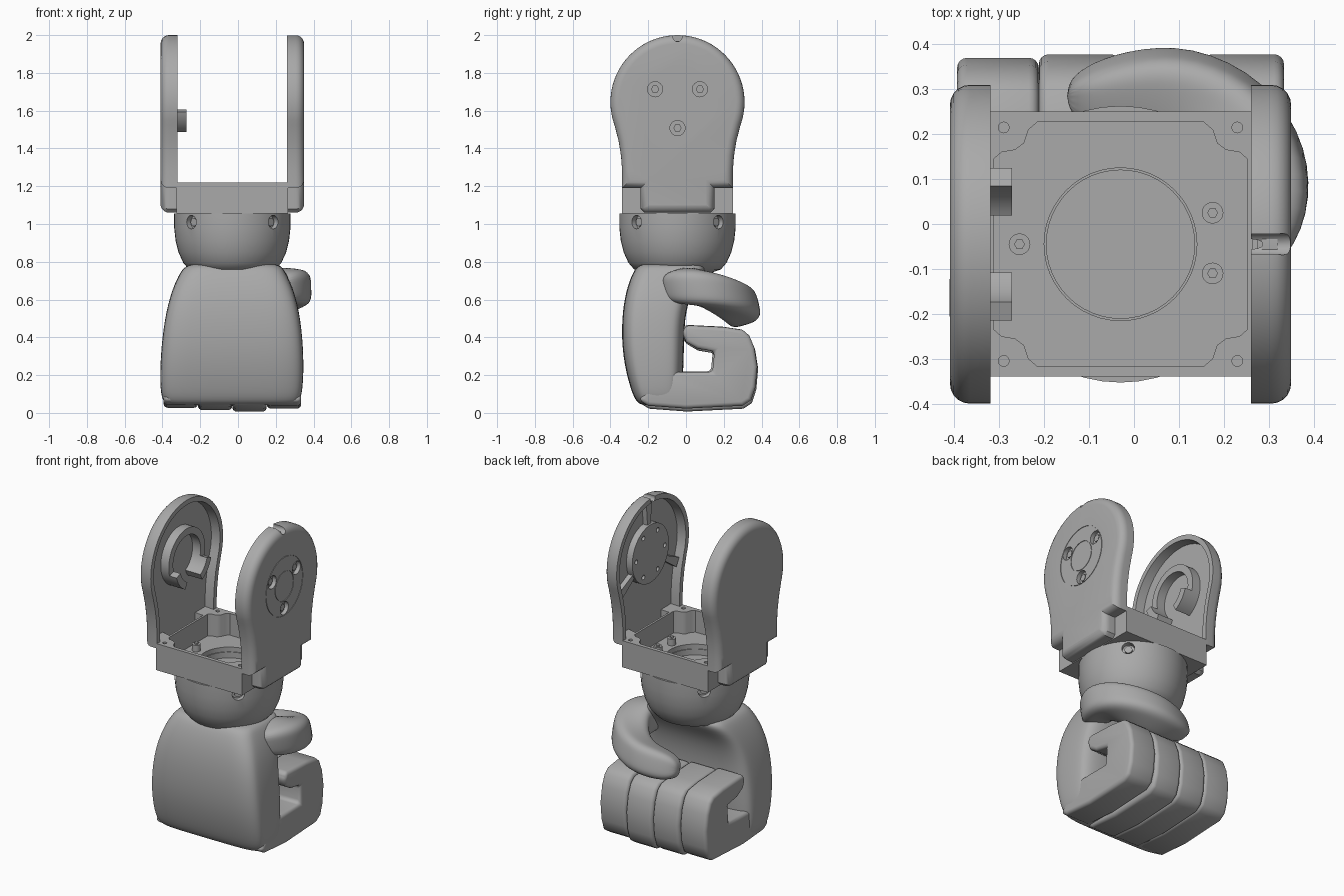
import bpy, bmesh
from math import sin, cos, pi, radians, copysign
from mathutils import Vector, Matrix

cube = bpy.data.objects.get("Cube")
if cube:
    bpy.data.objects.remove(cube, do_unlink=True)

grey = bpy.data.materials.new("plain_grey")
grey.use_nodes = True
grey.diffuse_color = (0.4, 0.4, 0.4, 1)
grey.node_tree.nodes["Principled BSDF"].inputs["Base Color"].default_value = grey.diffuse_color

CX, CY, HUB = -0.03, -0.045, 1.645   # frame axis and hub height


def finish(name, bm, angle=35):
    bmesh.ops.recalc_face_normals(bm, faces=bm.faces[:])
    mesh = bpy.data.meshes.new(name)
    bm.to_mesh(mesh)
    bm.free()
    mesh.materials.append(grey)
    mesh.shade_smooth()
    mesh.set_sharp_from_angle(angle=radians(angle))
    ob = bpy.data.objects.new(name, mesh)
    bpy.context.collection.objects.link(ob)
    return ob


def bake(ob, angle=35):
    """Apply the object's modifiers and reset its shading."""
    bpy.context.view_layer.update()
    deps = bpy.context.evaluated_depsgraph_get()
    mesh = bpy.data.meshes.new_from_object(ob.evaluated_get(deps))
    ob.modifiers.clear()
    ob.data = mesh
    mesh.shade_smooth()
    mesh.set_sharp_from_angle(angle=radians(angle))


def cut(ob, cutter):
    mod = ob.modifiers.new("cut", 'BOOLEAN')
    mod.operation, mod.object, mod.solver = 'DIFFERENCE', cutter, 'EXACT'
    bake(ob)
    bpy.data.objects.remove(cutter, do_unlink=True)


def prism(name, pts, a, b, axis='x', angle=35):
    """Extrude a profile from a to b along x (yz points) or z (xy points)."""
    bm = bmesh.new()
    put = (lambda p, t: (t, *p)) if axis == 'x' else (lambda p, t: (*p, t))
    ends = [[bm.verts.new(put(p, t)) for p in pts] for t in (a, b)]
    bm.faces.new(ends[0])
    bm.faces.new(ends[1])
    bridge(bm, *ends)
    return finish(name, bm, angle)


def bridge(bm, r0, r1):
    n = len(r0)
    for i in range(n):
        bm.faces.new((r0[i], r0[(i + 1) % n], r1[(i + 1) % n], r1[i]))


def circle(u, v, r, n=32):
    return [(u + r * cos(2 * pi * i / n), v + r * sin(2 * pi * i / n)) for i in range(n)]


def arc_block(name, r0, r1, x0, x1, a0, a1, n=32):
    """Part of a ring round the hub axis; angles in degrees."""
    angs = [radians(a0 + (a1 - a0) * i / n) for i in range(n + 1)]
    pts = [(CY + r1 * cos(a), HUB + r1 * sin(a)) for a in angs]
    pts += [(CY + r0 * cos(a), HUB + r0 * sin(a)) for a in reversed(angs)]
    return prism(name, pts, x0, x1)


def hub_point(r, deg):
    return CY + r * cos(radians(deg)), HUB + r * sin(radians(deg))


def lathe(name, profile, n=48):
    bm = bmesh.new()
    rings = [[bm.verts.new((x, y, z)) for x, y in circle(CX, CY, r, n)] for r, z in profile]
    for a, b in zip(rings, rings[1:]):
        bridge(bm, a, b)
    bm.faces.new(rings[0])
    bm.faces.new(rings[-1])
    return finish(name, bm)


def loft(name, rings):
    """Skin closed rings, cap the ends and smooth."""
    bm = bmesh.new()
    vs = [[bm.verts.new(p) for p in ring] for ring in rings]
    for a, b in zip(vs, vs[1:]):
        bridge(bm, a, b)
    bm.faces.new(vs[0])
    bm.faces.new(vs[-1])
    ob = finish(name, bm, 60)
    ob.modifiers.new("smooth", 'SUBSURF').levels = 2
    bake(ob, 60)
    return ob


def squircle(a, b, e, n=28):
    f = lambda t: copysign(abs(t) ** (2 / e), t)
    return [(a * f(cos(2 * pi * i / n)), b * f(sin(2 * pi * i / n))) for i in range(n)]


# Side plates: rounded outside, pocketed inside
half = [hub_point(0.355, d) for d in range(90, -21, -5)]
half = [(y - CY, z) for y, z in half]
half += [(0.312, 1.44), (0.299, 1.36), (0.293, 1.28), (0.293, 1.19), (0.195, 1.19),
         (0.195, 1.08), (0.175, 1.06)]
outline = [(CY + y, z) for y, z in half] + [(CY - y, z) for y, z in reversed(half[1:])]


def side_plate(name, s):
    bm = bmesh.new()
    inner = [bm.verts.new((CX + s * 0.29, y, z)) for y, z in outline]
    outer = [bm.verts.new((CX + s * 0.38, y, z)) for y, z in outline]
    face_in, face_out = bm.faces.new(inner), bm.faces.new(outer)
    bridge(bm, inner, outer)
    bmesh.ops.recalc_face_normals(bm, faces=bm.faces[:])
    bmesh.ops.bevel(bm, geom=face_out.edges[:], offset=0.045, segments=5, profile=0.5,
                    affect='EDGES', clamp_overlap=False)
    bmesh.ops.inset_region(bm, faces=[face_in], thickness=0.03, use_even_offset=True)
    bmesh.ops.inset_region(bm, faces=[face_in], thickness=0.006, use_even_offset=True)
    bmesh.ops.translate(bm, verts=face_in.verts[:], vec=(s * 0.055, 0, 0))
    return finish(name, bm)


side_plate("right_side_plate", -1)
drive = side_plate("left_side_plate", 1)
cut(drive, prism("notch_cutter", circle(CY, 1.99, 0.024, 16), 0.2, 0.4))
for r in (0.18, 0.09):
    tube = lambda q: prism("groove_cutter", circle(CY, HUB, q, 48), 0.346, 0.36)
    ring = tube(r + 0.002)
    cut(ring, prism("groove_core", circle(CY, HUB, r - 0.002, 48), 0.34, 0.37))
    cut(drive, ring)
for d in (30, 150, 270):
    y, z = hub_point(0.137, d)
    cut(drive, prism("bolt_cutter", circle(y, z, 0.04, 24), 0.325, 0.37))
    prism("hub_bolt", circle(y, z, 0.022, 6), 0.32, 0.338)

# Hub disc with bolt holes and ribs inside the left plate
disc = prism("hub_disc", circle(CY, HUB, 0.18, 48), 0.275, 0.322)
for d in range(0, 360, 60):
    y, z = hub_point(0.14, d)
    cut(disc, prism("hole_cutter", circle(y, z, 0.014, 12), 0.26, 0.3))
for d in (90, 210, 330):
    arc_block("hub_rib", 0.18, 0.325, 0.285, 0.32, d - 5, d + 5, 4)

# Bearing collar with two tabs inside the right plate
arc_block("bearing_collar", 0.135, 0.178, -0.38, -0.32, -62, 242, 48)
for d in (197, 298):
    arc_block("collar_tab", 0.135, 0.178, -0.33, -0.272, d, d + 45, 10)

# Base tray with notched-corner cavity, floor opening and rim holes
tray = prism("base_tray", [(CX + x, CY + y) for x, y in
             ((-0.295, -0.295), (0.295, -0.295), (0.295, 0.295), (-0.295, 0.295))], 1.055, 1.22, 'z')
corner = [(0.282, 0.19), (0.265, 0.205), (0.235, 0.21), (0.215, 0.225), (0.205, 0.255), (0.185, 0.272)]
cavity = []
for sx, sy in ((1, 1), (-1, 1), (-1, -1), (1, -1)):
    run = corner if sx * sy > 0 else corner[::-1]
    cavity += [(CX + sx * x, CY + sy * y) for x, y in run]
cut(tray, prism("cavity_cutter", cavity, 1.085, 1.3, 'z'))
cut(tray, prism("opening_cutter", circle(CX, CY, 0.17, 48), 1.0, 1.1, 'z'))
for sx in (-1, 1):
    for sy in (-1, 1):
        cut(tray, prism("rim_hole_cutter", circle(CX + sx * 0.26, CY + sy * 0.26, 0.012, 12), 1.18, 1.3, 'z'))
for x, y in ((0.175, 0.025), (0.175, -0.11), (-0.255, CY)):
    prism("standoff", circle(x, y, 0.024, 20), 1.08, 1.125, 'z')
    prism("standoff_pin", circle(x, y, 0.012, 6), 1.12, 1.135, 'z')

# Wrist bowl with four countersunk screws
bowl = lathe("wrist_bowl", [(0.165, 1.02), (0.165, 1.056), (0.308, 1.056), (0.308, 0.98), (0.3, 0.91),
             (0.285, 0.85), (0.26, 0.795), (0.23, 0.76), (0.18, 0.742), (0.1, 0.73)])
for d in (45, 135, 225, 315):
    for name, r, x0, x1 in (("screw_cutter", 0.036, 0.275, 0.35), ("wrist_screw", 0.022, 0.26, 0.29)):
        ob = prism(name, circle(0, 1.01, r, 20), x0, x1)
        ob.data.transform(Matrix.Translation((CX, CY, 0)) @ Matrix.Rotation(radians(d), 4, 'Z'))
        if r > 0.03:
            cut(bowl, ob)

# Back of the hand: z, x range, y range
palm = [(0.04, -0.36, 0.29, -0.22, -0.06), (0.05, -0.395, 0.325, -0.26, -0.03),
        (0.12, -0.415, 0.345, -0.293, -0.02), (0.3, -0.412, 0.35, -0.338, -0.01),
        (0.5, -0.39, 0.333, -0.342, -0.01), (0.65, -0.352, 0.298, -0.318, 0.03),
        (0.75, -0.305, 0.25, -0.28, 0.11), (0.785, -0.27, 0.225, -0.25, 0.1), (0.79, -0.2, 0.16, -0.2, 0.05)]
loft("hand_back", [[((x0 + x1) / 2 + u, (y0 + y1) / 2 + v, z)
     for u, v in squircle((x1 - x0) / 2, (y1 - y0) / 2, 5)] for z, x0, x1, y0, y1 in palm])

# Four curled fingers
curl = [(-0.25, 0.06), (-0.2, 0.03), (0, 0.015), (0.3, 0.03), (0.345, 0.06), (0.368, 0.13), (0.378, 0.24),
        (0.362, 0.34), (0.335, 0.405), (0.3, 0.435), (0.2, 0.45), (0.0, 0.46), (-0.02, 0.42),
        (0, 0.37), (0.06, 0.335), (0.15, 0.32), (0.14, 0.21), (0, 0.21), (-0.13, 0.21)]
for i, (name, drop, reach) in enumerate((("little", 0.012, -0.008), ("ring", 0, 0),
                                         ("middle", -0.008, 0.004), ("index", 0.008, 0))):
    x = -0.395 + i * 0.182
    finger = prism(name + "_finger", [(y + reach, z + drop * (1 - z)) for y, z in curl],
                   x + 0.001, x + 0.183)
    bev = finger.modifiers.new("round", 'BEVEL')
    bev.width, bev.segments, bev.limit_method, bev.angle_limit = 0.028, 4, 'ANGLE', radians(40)
    bake(finger, 50)

# Thumb folded across the fingers: centre, half width, half height
path = [((0.2, -0.1, 0.675), 0.05, 0.05), ((0.24, -0.06, 0.675), 0.09, 0.09),
        ((0.29, 0.04, 0.672), 0.11, 0.1), ((0.285, 0.14, 0.645), 0.11, 0.095),
        ((0.22, 0.24, 0.6), 0.108, 0.09), ((0.1, 0.295, 0.56), 0.105, 0.092),
        ((-0.02, 0.29, 0.545), 0.09, 0.088), ((-0.11, 0.285, 0.54), 0.06, 0.07),
        ((-0.15, 0.285, 0.54), 0.025, 0.03)]
rings = []
for i, (c, w, h) in enumerate(path):
    tangent = Vector(path[min(i + 1, len(path) - 1)][0]) - Vector(path[max(i - 1, 0)][0])
    side = tangent.cross(Vector((0, -0.3, 1))).normalized()
    up = side.cross(tangent).normalized()
    rings.append([Vector(c) + side * u + up * v for u, v in squircle(w, h, 3.5)])
loft("thumb", rings)
